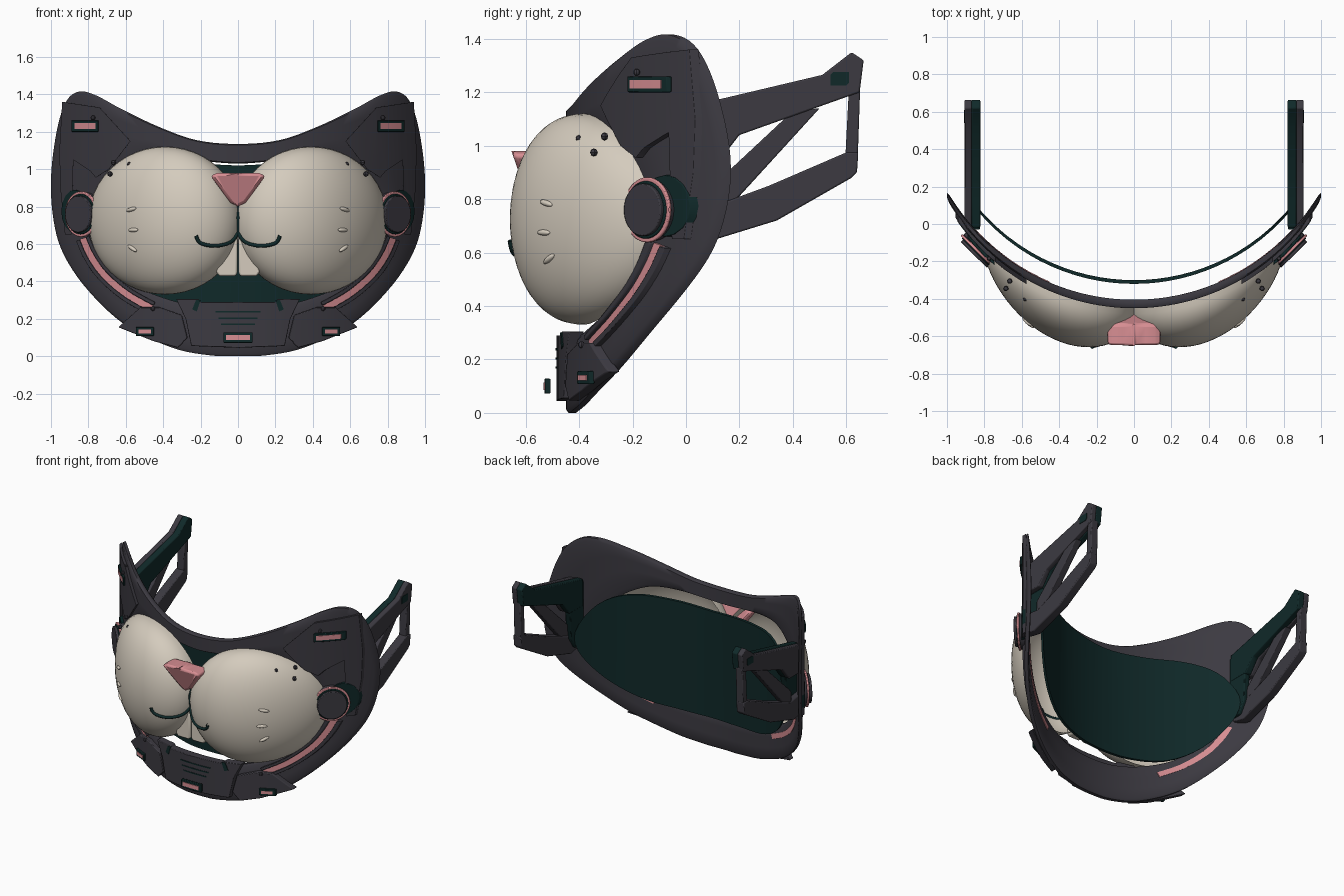
import bpy, bmesh, math
from mathutils import Vector, Matrix

if "Cube" in bpy.data.objects:
    bpy.data.objects.remove(bpy.data.objects["Cube"])


def material(name, rgb):
    m = bpy.data.materials.new(name)
    m.use_nodes = True
    m.diffuse_color = (*rgb, 1)
    m.node_tree.nodes["Principled BSDF"].inputs["Base Color"].default_value = (*rgb, 1)
    return m


GREY = material("charcoal", (0.045, 0.042, 0.053))
CREAM = material("cream", (0.66, 0.6, 0.51))
PINK = material("pink", (0.68, 0.27, 0.29))
TEAL = material("dark_teal", (0.005, 0.022, 0.022))


def front(x, z=0):
    """Front of the curved face shell."""
    return 0.7 - math.sqrt(1.15 ** 2 - min(abs(x), 1.1) ** 2)


def rear(x, z=0):
    """Curved liner behind the shell."""
    return 0.77 - math.sqrt(1.09 ** 2 - x * x)


def cheek_y(x, z):
    r2 = ((abs(x) - 0.39) / 0.41) ** 2 + ((z - 0.725) / 0.395) ** 2
    return front(x) - 0.25 * max(0, 1 - r2) ** 0.45


def finish(name, bm, mat, mirror=True, bevel=0.0, angle=35):
    bmesh.ops.recalc_face_normals(bm, faces=bm.faces[:])
    me = bpy.data.meshes.new(name)
    bm.to_mesh(me)
    bm.free()
    me.materials.append(mat)
    me.shade_smooth()
    me.set_sharp_from_angle(angle=math.radians(angle))
    ob = bpy.data.objects.new(name, me)
    bpy.context.scene.collection.objects.link(ob)
    if mirror:
        ob.modifiers.new("Mirror", "MIRROR").use_mirror_merge = False
    if bevel:
        b = ob.modifiers.new("Bevel", "BEVEL")
        b.width, b.segments, b.limit_method = bevel, 2, "ANGLE"
    return ob


def thicken(bm, near, far):
    """Turn a flat sheet into a solid between two mapped copies."""
    faces, rim = bm.faces[:], [e for e in bm.edges if e.is_boundary]
    twin = {v: bm.verts.new(far(v.co)) for v in bm.verts[:]}
    for f in faces:
        bm.faces.new([twin[v] for v in reversed(f.verts)])
    for e in rim:
        a, b = e.verts
        bm.faces.new((a, b, twin[b], twin[a]))
    for v in twin:
        v.co = near(v.co)


def sym(half):
    return half + [(-x, z) for x, z in reversed(half) if x > 0]


def plate(name, pts, near, far, mat, mirror=True, surf=front, bevel=0.005):
    """Plate with an x-z outline, wrapped onto a curved surface."""
    bm = bmesh.new()
    bm.faces.new([bm.verts.new((x, 0, z)) for x, z in pts])
    for i in range(-16, 17):
        bmesh.ops.bisect_plane(bm, geom=bm.verts[:] + bm.edges[:] + bm.faces[:],
                               plane_co=(i * 0.0617, 0, 0), plane_no=(1, 0, 0))
    thicken(bm, lambda c: Vector((c.x, surf(c.x, c.z) - near, c.z)),
            lambda c: Vector((c.x, surf(c.x, c.z) - far, c.z)))
    return finish(name, bm, mat, mirror, bevel)


def slab(name, pts, x0, x1, mat, bevel=0.006):
    """Flat side piece with a y-z outline."""
    bm = bmesh.new()
    bm.faces.new([bm.verts.new((0, y, z)) for y, z in pts])
    thicken(bm, lambda c: Vector((x0, c.y, c.z)), lambda c: Vector((x1, c.y, c.z)))
    return finish(name, bm, mat, True, bevel)


def smooth_path(pts, n, closed=False):
    """Catmull-Rom interpolation."""
    out, m = [], len(pts)
    pick = (lambda i: pts[i % m]) if closed else (lambda i: pts[max(0, min(m - 1, i))])
    for i in range(m if closed else m - 1):
        p = [Vector(pick(i + k)) for k in (-1, 0, 1, 2)]
        for s in range(n):
            t = s / n
            out.append(0.5 * (2 * p[1] + (p[2] - p[0]) * t + (2 * p[0] - 5 * p[1] + 4 * p[2] - p[3]) * t * t
                              + (3 * p[1] - p[0] - 3 * p[2] + p[3]) * t ** 3))
    return out if closed else out + [Vector(pts[-1])]


def band(path, offset, width):
    """Outline of a band running beside a path."""
    a, b = [], []
    for i, p in enumerate(path):
        d = (path[min(i + 1, len(path) - 1)] - path[max(i - 1, 0)]).normalized()
        n = Vector((-d.y, d.x))
        a.append(tuple(p + n * (offset + width / 2)))
        b.append(tuple(p + n * (offset - width / 2)))
    return a + b[::-1]


def box(x, z, w, h):
    return [(x - w, z - h), (x + w, z - h), (x + w, z + h), (x - w, z + h)]


# Face shell: smooth ring with two pointed ears
outer = [(0, 1.135), (.22, 1.155), (.42, 1.225), (.62, 1.32), (.76, 1.395), (.85, 1.415), (.92, 1.36), (.97, 1.2),
         (1, .95), (.985, .72), (.93, .54), (.8, .35), (.6, .165), (.35, .045), (.15, .005), (0, 0)]
inner = [(0, 1.03), (.15, 1.04), (.3, 1.06), (.45, 1.07), (.55, 1.05), (.65, 1), (.7, .95), (.75, .87),
         (.78, .77), (.78, .66), (.74, .56), (.66, .46), (.54, .37), (.36, .3), (.18, .26), (0, .25)]
section = [(0, .01), (.06, 0), (.35, 0), (.65, 0), (.94, 0), (1, .01),
           (1, .035), (.94, .045), (.65, .045), (.35, .045), (.06, .045), (0, .035)]
bm = bmesh.new()
loops = []
for o, i in zip(smooth_path(sym(outer), 5, True), smooth_path(sym(inner), 5, True)):
    row = []
    for u, d in section:
        p = o.lerp(i, u)
        row.append(bm.verts.new((p.x, front(p.x) + d, max(p.y, 0))))
    loops.append(row)
for r in range(len(loops)):
    a, b = loops[r - 1], loops[r]
    for k in range(len(section)):
        bm.faces.new((a[k - 1], a[k], b[k], b[k - 1]))
finish("face_shell", bm, GREY, False, angle=50)

# Curved liner behind the face
liner = [(0, 1.02), (.3, 1.04), (.55, 1.05), (.72, .98), (.82, .8), (.79, .62), (.65, .43), (.45, .31), (.2, .27), (0, .265)]
plate("rear_liner", [tuple(p) for p in smooth_path(sym(liner), 4, True)], 0, -.02, TEAL, False, rear, 0)

# Cheeks: half ellipsoids laid on the shell curve
bm = bmesh.new()
bmesh.ops.create_uvsphere(bm, u_segments=48, v_segments=32, radius=1)
bmesh.ops.delete(bm, geom=[v for v in bm.verts if v.co.z < -.001], context="VERTS")
for v in bm.verts:
    x, z = .39 + .41 * v.co.x, .725 + .395 * v.co.y
    v.co = (x, front(x) - .25 * max(0, v.co.z) ** .9, z)
finish("cheek", bm, CREAM, angle=80)

# Nose, teeth and mouth line
plate("nose", sym([(0, .98), (.11, .98), (.148, .965), (.04, .82), (0, .8)]), .65, .53, PINK, False,
      lambda x, z: (.97 - z) * .35, .018)
plate("tooth", [(.004, .44), (.016, .428), (.1, .428), (.116, .45), (.1, .54), (.06, .58), (.025, .63), (.004, .63)],
      .535, .43, CREAM, True, lambda x, z: 0, .012)
curve = bpy.data.curves.new("mouth", "CURVE")
curve.dimensions, curve.bevel_depth, curve.bevel_resolution = "3D", .01, 2
smile = smooth_path([(0, .66), (.04, .61), (.12, .59), (.2, .605), (.225, .645)], 6)
for path in ([Vector((0, .82)), Vector((0, .74)), Vector((0, .66))], smile, [Vector((-p.x, p.y)) for p in smile]):
    sp = curve.splines.new("POLY")
    sp.points.add(len(path) - 1)
    for q, p in zip(sp.points, path):
        q.co = (p.x, cheek_y(p.x, p.y) - .004, p.y, 1)
curve.materials.append(TEAL)
bpy.context.scene.collection.objects.link(bpy.data.objects.new("mouth", curve))


def pebble(name, loc, size, mat, turn=0, tilt=0, seg=12):
    bm = bmesh.new()
    m = (Matrix.Translation(loc) @ Matrix.Rotation(turn, 4, "Z") @ Matrix.Rotation(tilt, 4, "Y")
         @ Matrix.Diagonal((*size, 1)))
    bmesh.ops.create_uvsphere(bm, u_segments=seg, v_segments=seg // 2 + 1, radius=1, matrix=m)
    finish(name, bm, mat)


# Whisker marks and cheek dots
for x, z, tilt in ((.57, .785, .22), (.56, .675, .03), (.565, .577, -.5)):
    pebble("whisker_mark", (x, cheek_y(x, z), z), (.036, .012, .011), CREAM, .72, tilt)
for loc in ((.58, -.4, 1.025), (.665, -.305, 1.035), (.685, -.345, .975)):
    pebble("cheek_dot", loc, (.015, .015, .015), GREY, .7, 0, 6)

# Armour plates on ears, jaw and chin
plate("ear_plate", [(.94, 1.36), (.74, 1.33), (.575, 1.15), (.69, 1), (.76, .955), (.79, .99), (.88, 1.05),
                    (.89, .65), (.925, .65), (.95, .9), (.955, 1.1)], .025, -.01, GREY)
plate("jaw_plate", [(.64, .155), (.52, .262), (.42, .262), (.3, .22), (.27, .1), (.32, .045), (.45, .08)], .035, -.01, GREY)
plate("chin_plate", sym([(0, .29), (.2, .29), (.21, .305), (.33, .305), (.28, .2), (.25, .055), (0, .045)]),
      .035, -.02, GREY, False)
plate("chin_slit", [(.2, .3), (.225, .3), (.245, .25), (.22, .24)], .039, .03, TEAL, bevel=0)
for z, w in ((.238, .12), (.203, .105), (.17, .09)):
    plate("chin_groove", box(0, z, w, .004), .038, .03, TEAL, False, bevel=0)


def light(x, z, w, h, lift, mirror=True):
    plate("light_frame", box(x, z, w, h), lift, lift - .02, TEAL, mirror, bevel=.003)
    plate("light_bar", box(x, z, w - .015, h - .014), lift + .004, lift - .01, PINK, mirror, bevel=0)


light(.818, 1.23, .072, .03, .045)
light(.498, .132, .048, .024, .05)
light(0, .1, .078, .028, .08, False)
for x, z in ((.775, 1.275), (.455, .255)):
    pebble("bolt", (x, front(x) - .035, z), (.013, .013, .013), GREY, 0, 0, 8)

# Pink jaw strips between raised rails
jaw = smooth_path([(.83, .63), (.79, .54), (.72, .44), (.6, .335), (.46, .255)], 5)
plate("jaw_strip", band(jaw, 0, .034), .008, -.05, PINK, bevel=0)
for off in (-.028, .028):
    plate("jaw_rail", band(jaw, off, .02), .022, -.01, GREY, bevel=.004)

# Round side pods
plate("pod_backing", [(.87 + .075 * math.cos(a * math.pi / 8), .775 + .115 * math.sin(a * math.pi / 8))
                      for a in range(16)], .03, -.01, TEAL)
axis = Vector((.705, -.71, 0))
for name, r, d0, d1, mat in (("pod_base", .115, -.02, .03, GREY), ("pod_ring", .122, .03, .044, PINK),
                             ("pod_gap", .108, .04, .05, TEAL), ("pod_cap", .098, .04, .066, GREY)):
    bm = bmesh.new()
    m = (Matrix.Translation(Vector((.81, -.118, .76)) + axis * (d0 + d1) / 2)
         @ axis.to_track_quat("Z", "Y").to_matrix().to_4x4())
    bmesh.ops.create_cone(bm, cap_ends=True, segments=40, radius1=r, radius2=r, depth=d1 - d0, matrix=m)
    finish(name, bm, mat, bevel=.004)

# Side arms: upper and lower bars, rear post, brace and inner padding
upper = [(-.02, 1.14), (.13, 1.175), (.51, 1.265), (.62, 1.35), (.665, 1.32), (.65, 1.2), (.2, 1.04), (.13, .95), (-.02, .95)]
slab("upper_arm", upper, .868, .906, GREY)
slab("upper_arm_padding", upper, .822, .868, TEAL)
slab("lower_arm", [(-.02, .66), (-.02, .8), (.12, .78), (.31, .85), (.6, .975), (.645, .975), (.64, .9),
                   (.62, .88), (.34, .72), (.08, .64)], .845, .906, GREY)
slab("rear_post", [(.61, 1.22), (.652, 1.22), (.642, .93), (.595, .93)], .845, .9, GREY)
slab("brace", [(.1, .77), (.1, .85), (.4, 1.13), (.5, 1.14), (.19, .8)], .85, .9, GREY)
slab("mount_pad", [(-.03, .68), (-.03, 1.12), (.12, 1.15), (.17, 1.05), (.12, .95), (.11, .76), (.06, .68)],
     .824, .866, TEAL)
slab("arm_slot", [(.54, 1.225), (.54, 1.265), (.55, 1.275), (.61, 1.275), (.61, 1.235), (.6, 1.225)], .9, .909, TEAL, 0)
